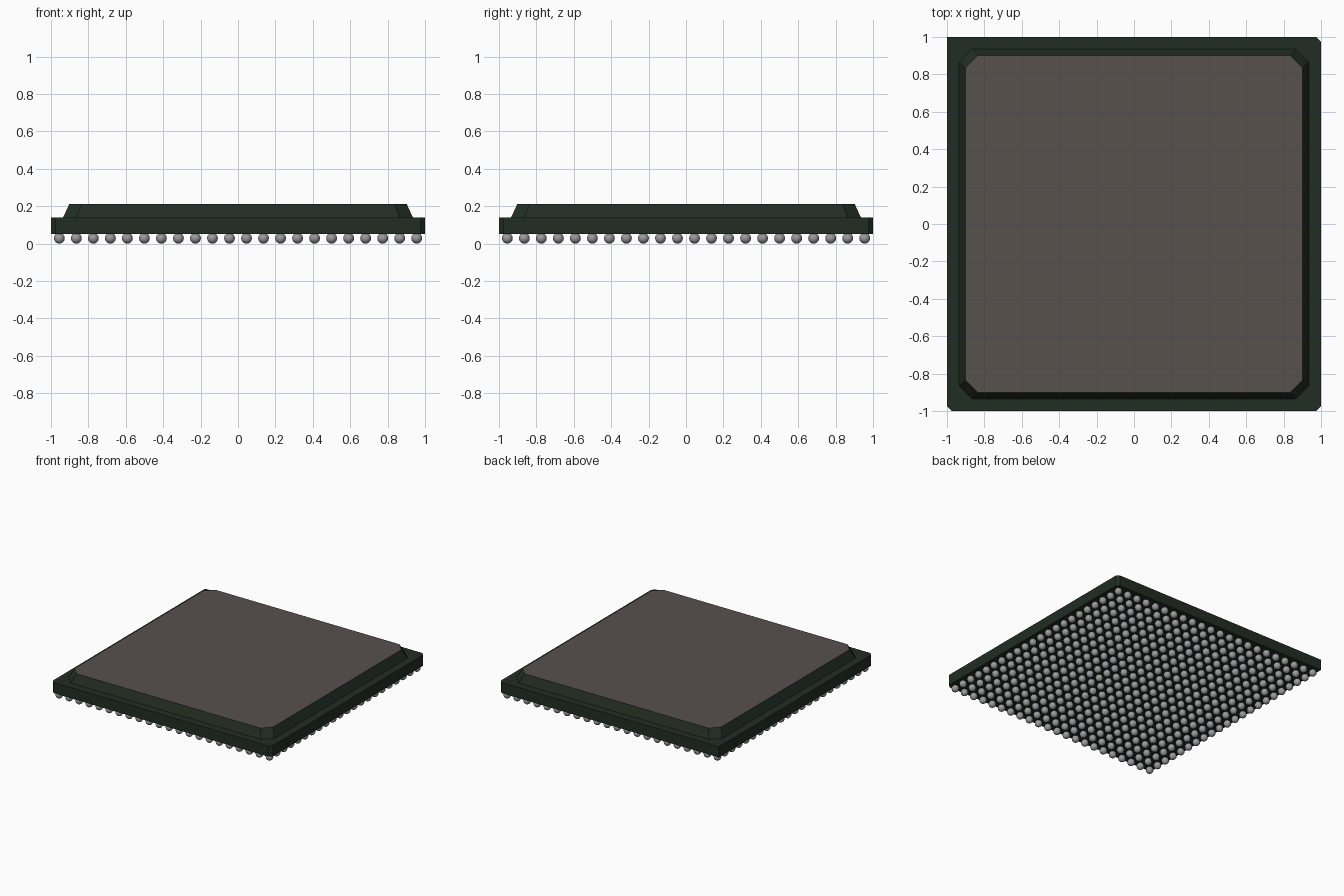
import bpy, bmesh
from mathutils import Matrix

if "Cube" in bpy.data.objects:
    bpy.data.objects.remove(bpy.data.objects["Cube"])


def material(name, rgb):
    m = bpy.data.materials.new(name)
    m.diffuse_color = (*rgb, 1)
    m.use_nodes = True
    m.node_tree.nodes["Principled BSDF"].inputs["Base Color"].default_value = m.diffuse_color
    return m


green = material("dark green resin", (0.016, 0.026, 0.017))
grey = material("warm grey lid", (0.095, 0.083, 0.073))
solder = material("solder grey", (0.33, 0.33, 0.35))


def outline(h, cuts):
    """Square of half size h, corners cut: -x-y, +x-y, +x+y, -x+y."""
    pts = []
    for (sx, sy), c in zip(((-1, -1), (1, -1), (1, 1), (-1, 1)), cuts):
        a, b = (sx * h, sy * (h - c)), (sx * (h - c), sy * h)
        if c == 0:
            pts.append((sx * h, sy * h))
        else:
            pts += [a, b] if sx * sy > 0 else [b, a]
    return pts


def make_object(name, bm, mats):
    mesh = bpy.data.meshes.new(name)
    bm.to_mesh(mesh)
    bm.free()
    for m in mats:
        mesh.materials.append(m)
    ob = bpy.data.objects.new(name, mesh)
    bpy.context.collection.objects.link(ob)
    return ob


def slab(name, low, z0, high, z1, mats):
    """Loft between two outlines; the top face uses the last material."""
    bm = bmesh.new()
    a = [bm.verts.new((x, y, z0)) for x, y in low]
    b = [bm.verts.new((x, y, z1)) for x, y in high]
    n = len(a)
    bm.faces.new(a[::-1])
    bm.faces.new(b).material_index = len(mats) - 1
    for i in range(n):
        j = (i + 1) % n
        bm.faces.new((a[i], a[j], b[j], b[i]))
    return make_object(name, bm, mats)


# Substrate board, one corner left square as the orientation mark
board = outline(1.0, (0.025, 0.025, 0.025, 0))
slab("substrate", board, 0.052, board, 0.14, [green])

# Tapered cover with grey top
slab("cover", outline(0.935, [0.07] * 4), 0.14,
     outline(0.902, [0.067] * 4), 0.212, [green, grey])

# Grid of solder balls underneath: one ball, arrayed along x and y
COUNT, PITCH, RADIUS = 22, 0.091, 0.029
start = -(COUNT - 1) / 2 * PITCH
bm = bmesh.new()
bmesh.ops.create_uvsphere(bm, u_segments=12, v_segments=8, radius=RADIUS,
                          matrix=Matrix.Translation((start, start, RADIUS)))
for f in bm.faces:
    f.smooth = True
balls = make_object("solder_balls", bm, [solder])
for axis, step in (("x", (PITCH, 0, 0)), ("y", (0, PITCH, 0))):
    array = balls.modifiers.new("array_" + axis, 'ARRAY')
    array.count = COUNT
    array.use_relative_offset = False
    array.use_constant_offset = True
    array.constant_offset_displace = step
